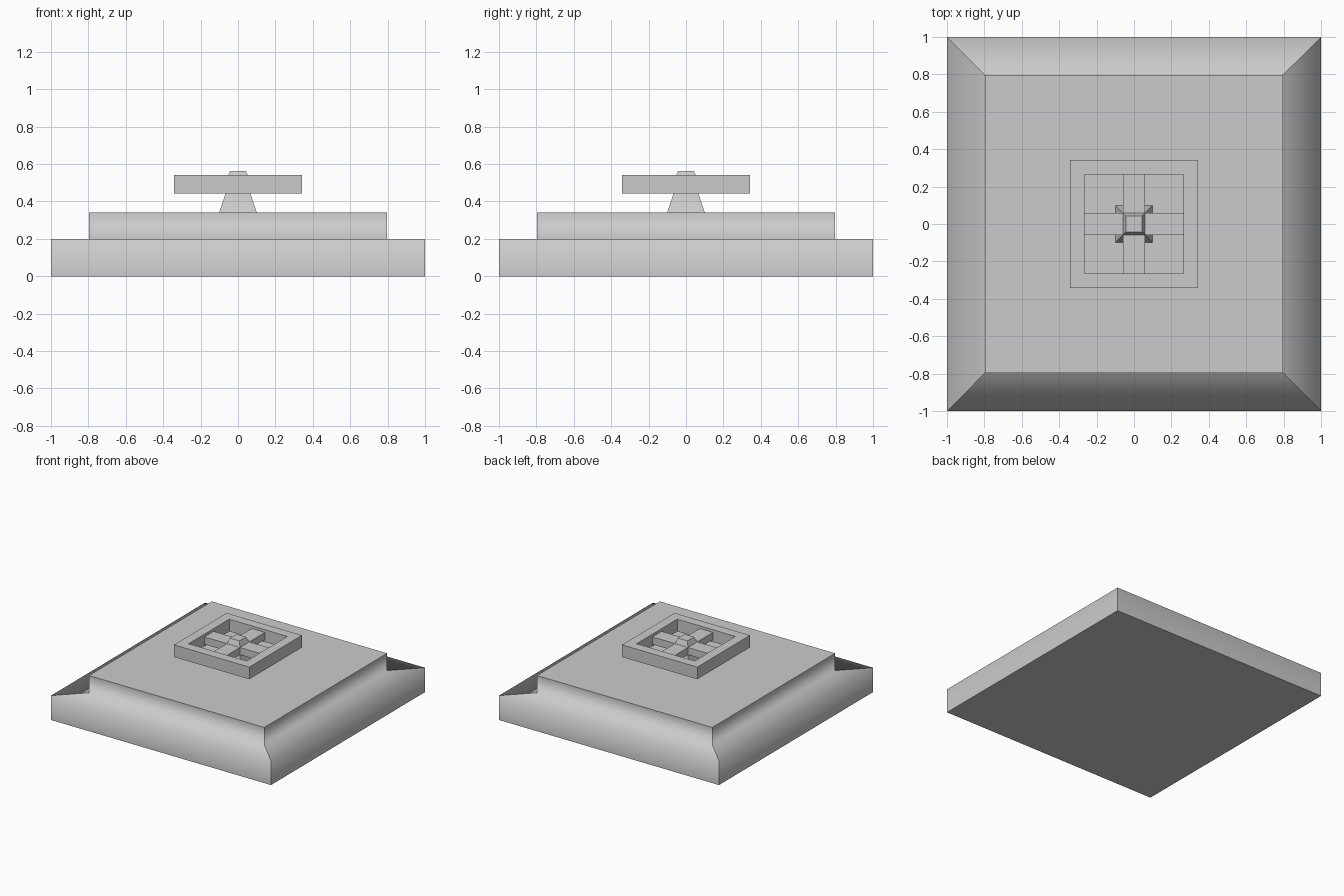
import bpy
import bmesh

cube = bpy.data.objects.get("Cube")
if cube:
    bpy.data.objects.remove(cube, do_unlink=True)

grey = bpy.data.materials.new("plain_grey")
grey.use_nodes = True
grey.diffuse_color = (0.6, 0.6, 0.6, 1)
grey.node_tree.nodes["Principled BSDF"].inputs["Base Color"].default_value = (0.6, 0.6, 0.6, 1)


def square_loft(name, profile, smooth=False, closed=False):
    """Skin square rings given as (half width, height); cap the ends or close the loop."""
    bm = bmesh.new()
    corners = ((-1, -1), (1, -1), (1, 1), (-1, 1))
    rings = [[bm.verts.new((sx * r, sy * r, z)) for sx, sy in corners] for r, z in profile]
    pairs = list(zip(rings, rings[1:]))
    if closed:
        pairs.append((rings[-1], rings[0]))
    for low, high in pairs:
        for i in range(4):
            j = (i + 1) % 4
            face = bm.faces.new((low[i], low[j], high[j], high[i]))
            face.smooth = smooth
            # Mitred corners stay crisp
            bm.edges.get((low[i], high[i])).smooth = False
    if not closed:
        for ring in (rings[0][::-1], rings[-1]):
            cap = bm.faces.new(ring)
            for edge in cap.edges:
                edge.smooth = False
    bmesh.ops.recalc_face_normals(bm, faces=bm.faces)
    mesh = bpy.data.meshes.new(name)
    bm.to_mesh(mesh)
    bm.free()
    mesh.materials.append(grey)
    obj = bpy.data.objects.new(name, mesh)
    bpy.context.collection.objects.link(obj)
    return obj


def box(name, size, location):
    bpy.ops.mesh.primitive_cube_add(size=1, location=location)
    obj = bpy.context.object
    obj.name = name
    obj.scale = size
    obj.data.materials.append(grey)
    return obj


# Stepped base, with soft shading running up each side
square_loft("stepped_base", [(1, 0), (1, 0.2), (0.797, 0.2), (0.797, 0.342)], smooth=True)

# Tapered post and the small cap above the spokes
square_loft("post", [(0.1, 0.342), (0.06, 0.46)])
square_loft("hub", [(0.06, 0.46), (0.06, 0.52)])
square_loft("cap", [(0.06, 0.52), (0.043, 0.563)])

# Square wheel rim
square_loft("wheel_rim", [(0.342, 0.442), (0.342, 0.542), (0.264, 0.542), (0.264, 0.442)], closed=True)

# Four spokes, a little lower than the rim
for side, dx, dy in (("left", 1, 0), ("right", -1, 0), ("back", 0, 1), ("front", 0, -1)):
    length, width = 0.204, 0.12
    size = (length if dx else width, length if dy else width, 0.06)
    box("spoke_" + side, size, (dx * 0.162, dy * 0.162, 0.49))
